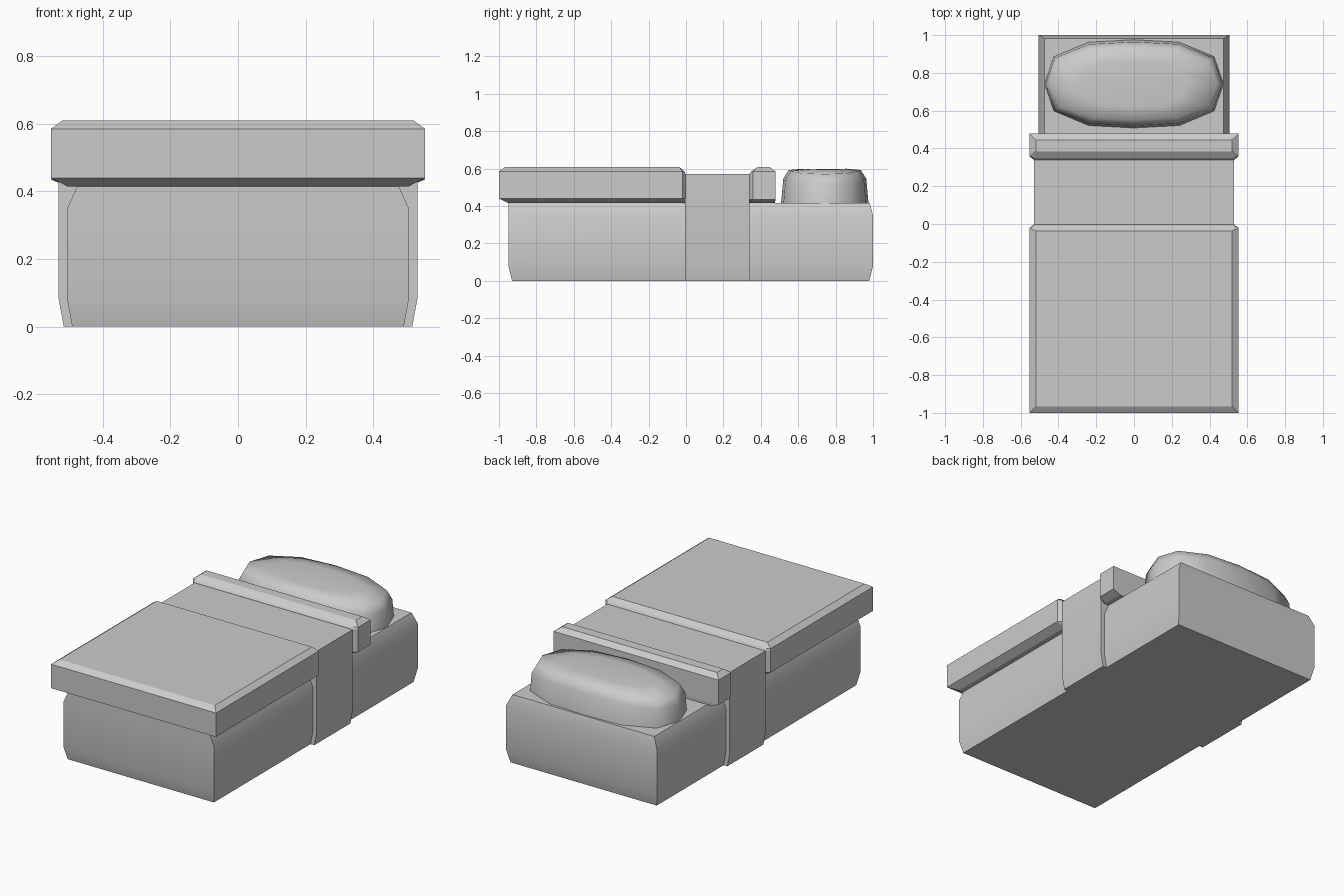
import bpy, bmesh, math

if "Cube" in bpy.data.objects:
    bpy.data.objects.remove(bpy.data.objects["Cube"])


def loft(name, rings, smooth=None):
    """Skin a stack of equal-length point rings and cap both ends."""
    bm = bmesh.new()
    loops = [[bm.verts.new(p) for p in ring] for ring in rings]
    n = len(loops[0])
    for a, b in zip(loops, loops[1:]):
        for i in range(n):
            j = (i + 1) % n
            bm.faces.new((a[i], a[j], b[j], b[i]))
    bm.faces.new(loops[0][::-1])
    bm.faces.new(loops[-1])
    bmesh.ops.remove_doubles(bm, verts=bm.verts, dist=1e-4)
    bmesh.ops.recalc_face_normals(bm, faces=bm.faces)
    mesh = bpy.data.meshes.new(name)
    bm.to_mesh(mesh)
    bm.free()
    obj = bpy.data.objects.new(name, mesh)
    bpy.context.collection.objects.link(obj)
    if smooth:
        bpy.ops.object.select_all(action='DESELECT')
        obj.select_set(True)
        bpy.context.view_layer.objects.active = obj
        bpy.ops.object.shade_smooth_by_angle(angle=math.radians(smooth))
    return obj


def rect(x, y0, y1, z):
    return [(-x, y0, z), (x, y0, z), (x, y1, z), (-x, y1, z)]


def clipped(x, y_far, y_side, x_seam, y_seam, z):
    """Rectangle whose two corners beside the blanket band are cut."""
    return [(-x, y_far, z), (x, y_far, z), (x, y_side, z),
            (x_seam, y_seam, z), (-x_seam, y_seam, z), (-x, y_side, z)]


# Mattress with tucked lower edge and softened top edge
loft("mattress", [rect(0.49, -0.93, 0.98, 0),
                  rect(0.505, -0.95, 1.0, 0.08),
                  rect(0.505, -0.95, 1.0, 0.35),
                  rect(0.475, -0.95, 0.982, 0.415)], 35)

# Sheet band wrapped around the middle
loft("sheet_band", [rect(0.515, -0.005, 0.34, 0),
                    rect(0.53, -0.005, 0.34, 0.08),
                    rect(0.53, -0.005, 0.34, 0.572)], 35)

# Thick blanket over the foot end
loft("blanket", [clipped(0.505, -0.95, -0.02, 0.505, -0.005, 0.415),
                 clipped(0.553, -1.0, -0.02, 0.53, -0.003, 0.44),
                 clipped(0.553, -1.0, -0.02, 0.53, -0.003, 0.573),
                 clipped(0.553, -1.0, -0.02, 0.53, -0.01, 0.585),
                 clipped(0.52, -0.965, -0.036, 0.52, -0.036, 0.609)])

# Folded blanket edge next to the pillow
loft("blanket_fold", [clipped(0.505, 0.476, 0.355, 0.505, 0.34, 0.415),
                      clipped(0.553, 0.478, 0.357, 0.53, 0.34, 0.435),
                      clipped(0.553, 0.478, 0.357, 0.53, 0.34, 0.573),
                      clipped(0.553, 0.478, 0.357, 0.53, 0.35, 0.585),
                      clipped(0.52, 0.445, 0.385, 0.52, 0.385, 0.609)])

# Twelve-sided pillow, slightly lower at its ends
outline = [(0.475, 0), (0.425, 0.145), (0.24, 0.222), (0, 0.235)]
outline += [(-x, y) for x, y in outline[-2::-1]]
outline += [(x, -y) for x, y in outline[-2:0:-1]]


def pillow_ring(sx, sy, z, droop):
    return [(x * sx, 0.742 + y * sy, z - droop * (x / 0.475) ** 2)
            for x, y in outline]


loft("pillow", [pillow_ring(1.0, 1.0, 0.40, 0),
                pillow_ring(0.985, 0.945, 0.545, 0.03),
                pillow_ring(0.93, 0.82, 0.592, 0.022),
                pillow_ring(0.6, 0.5, 0.599, 0.004)], 60)
